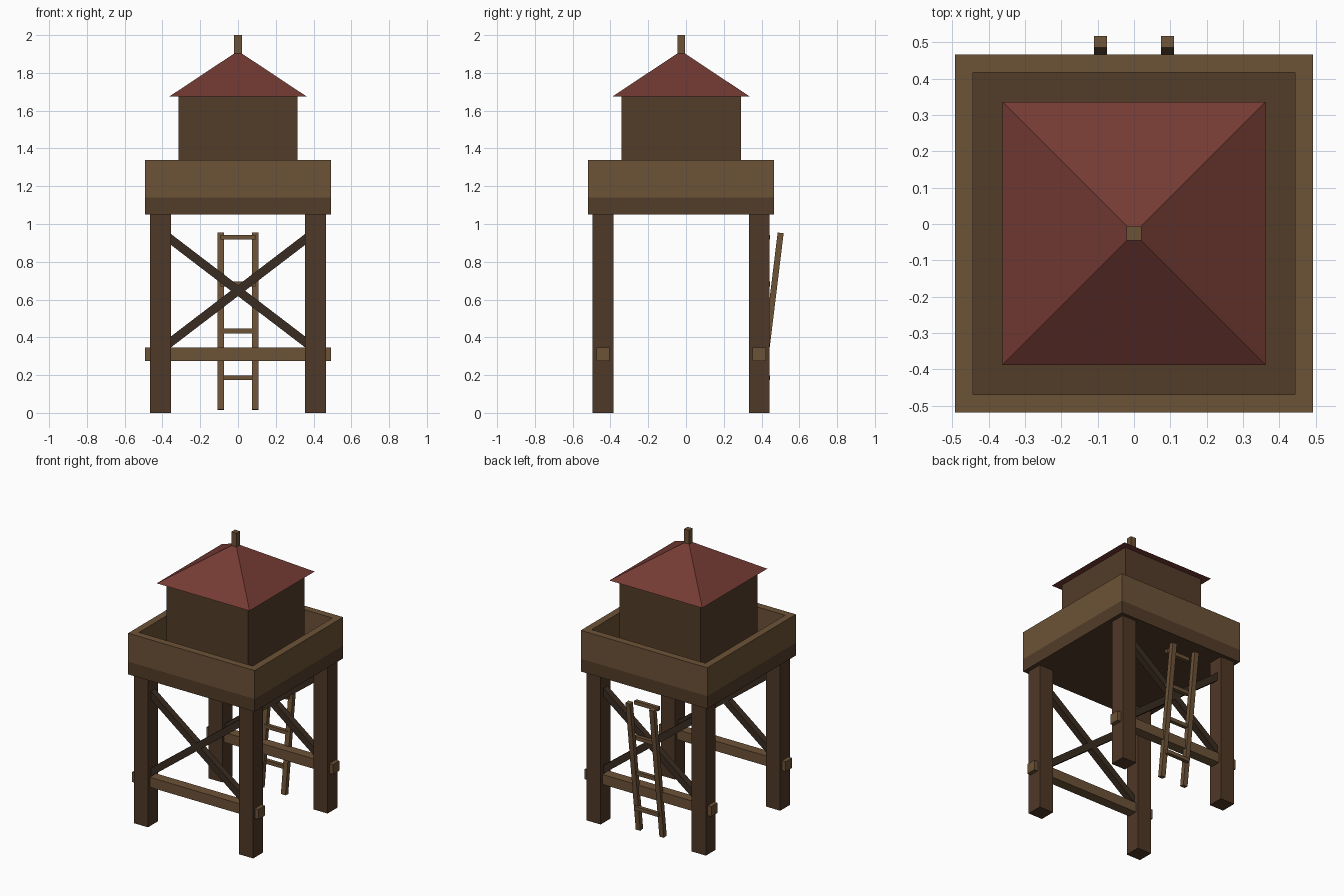
import bpy, bmesh, math
from mathutils import Matrix

if "Cube" in bpy.data.objects:
    bpy.data.objects.remove(bpy.data.objects["Cube"])

CY = -0.026  # tower centre in y (the ladder sticks out at the back)


def material(name, rgb):
    m = bpy.data.materials.new(name)
    m.diffuse_color = (*rgb, 1)
    m.use_nodes = True
    m.node_tree.nodes["Principled BSDF"].inputs["Base Color"].default_value = m.diffuse_color
    return m


LIGHT = material("light_wood", (0.150, 0.084, 0.038))
DARK = material("dark_wood", (0.084, 0.046, 0.022))
POST = material("post_wood", (0.078, 0.040, 0.020))
BRACE = material("brace_wood", (0.042, 0.025, 0.015))
RED = material("red_roof", (0.175, 0.043, 0.034))


def finish(name, bm, mat):
    me = bpy.data.meshes.new(name)
    bm.normal_update()
    bm.to_mesh(me)
    bm.free()
    me.materials.append(mat)
    ob = bpy.data.objects.new(name, me)
    bpy.context.collection.objects.link(ob)
    return ob


def box(name, centre, size, mat, rot=(0, 0, 0)):
    bm = bmesh.new()
    bmesh.ops.create_cube(bm, size=1, matrix=Matrix.Diagonal((*size, 1)))
    ob = finish(name, bm, mat)
    ob.location = centre
    ob.rotation_euler = rot
    return ob


# Legs, cross beams and X braces on the front and back
for side, y in (("front", CY - 0.414), ("back", CY + 0.414)):
    for hand, s in (("left", -1), ("right", 1)):
        box(f"{side}_{hand}_leg", (s * 0.41, y, 0.525), (0.11, 0.11, 1.05), POST)
        box(f"{side}_{hand}_brace", (0, y, 0.647), (1.03, 0.046, 0.046), BRACE,
            (0, s * math.atan2(0.275, 0.36), 0))
    box(f"{side}_beam", (0, y, 0.31), (0.986, 0.07, 0.07), LIGHT)

# Platform floor
box("platform", (0, CY, 1.095), (0.986, 0.986, 0.09), DARK)

# Parapet: square ring around the platform
bm = bmesh.new()
rings = []
for half, z in ((0.493, 1.14), (0.493, 1.34), (0.443, 1.34), (0.443, 1.14)):
    rings.append([bm.verts.new((sx * half, CY + sy * half, z))
                  for sx, sy in ((-1, -1), (1, -1), (1, 1), (-1, 1))])
for k in range(4):
    a, b = rings[k], rings[(k + 1) % 4]
    for i in range(4):
        j = (i + 1) % 4
        bm.faces.new((a[i], a[j], b[j], b[i]))
finish("parapet", bm, LIGHT)

# Cabin, pyramid roof and finial
box("cabin", (0, CY, 1.41), (0.632, 0.632, 0.54), DARK)
bm = bmesh.new()
bmesh.ops.create_cone(bm, cap_ends=True, segments=4, radius1=0.362 * math.sqrt(2),
                      radius2=0, depth=0.24,
                      matrix=Matrix.Translation((0, CY, 1.796)) @ Matrix.Rotation(math.pi / 4, 4, 'Z'))
finish("roof", bm, RED)
box("finial", (0, CY, 1.945), (0.04, 0.04, 0.11), LIGHT)

# Ladder: leaning rails with upright rungs
TILT = -math.atan(0.122)
for hand, s in (("left", -1), ("right", 1)):
    box(f"ladder_{hand}_rail", (s * 0.092, 0.444, 0.485), (0.035, 0.032, 0.943), LIGHT, (TILT, 0, 0))
for i in range(4):
    box(f"ladder_rung_{i + 1}", (0, 0.432, 0.186 + i * 0.248), (0.184, 0.026, 0.026), LIGHT)
